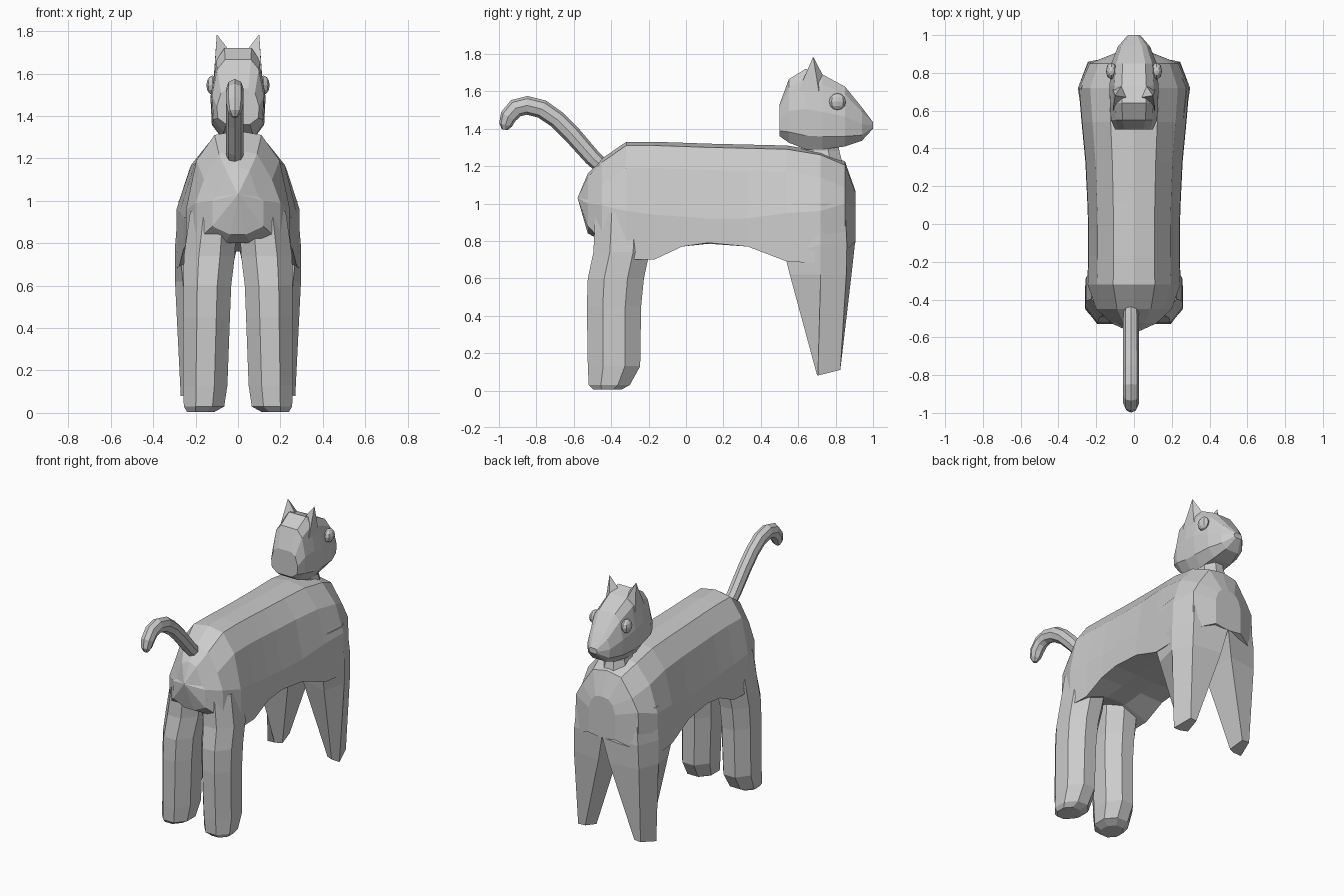
import bpy, bmesh
from math import sin, cos, pi
from mathutils import Vector


def loft(name, rings, mirror=False):
    """Skin a list of closed point rings, cap both ends; optionally copy to -x."""
    bm = bmesh.new()
    for s in ((1, -1) if mirror else (1,)):
        vs = [[bm.verts.new((p[0] * s, p[1], p[2])) for p in r] for r in rings]
        for a, b in zip(vs, vs[1:]):
            n = len(a)
            for i in range(n):
                j = (i + 1) % n
                if len(b) == 1:
                    bm.faces.new((a[i], a[j], b[0]))
                else:
                    bm.faces.new((a[i], a[j], b[j], b[i]))
        for end in (vs[0], vs[-1]):
            if len(end) > 2:
                bm.faces.new(end)
    bmesh.ops.recalc_face_normals(bm, faces=bm.faces)
    me = bpy.data.meshes.new(name)
    bm.to_mesh(me)
    bm.free()
    ob = bpy.data.objects.new(name, me)
    bpy.context.collection.objects.link(ob)
    return ob


def section(y, half):
    """Symmetric ring in the xz plane; first and last half points lie on x = 0."""
    return [(x, y, z) for x, z in half] + [(-x, y, z) for x, z in half[-2:0:-1]]


def octagon(cx, cy, z, rx, ry):
    return [(cx + rx * cos(a) / cos(pi / 8), cy + ry * sin(a) / cos(pi / 8), z)
            for a in [(k + .5) * pi / 4 for k in range(8)]]


# Body: y, top z, half width, widest z, lower edge z, belly z
stations = [(-.525, 1.16, .12, 1.0, .88, .84), (-.45, 1.24, .20, .99, .80, .80),
            (-.32, 1.33, .245, .96, .70, .80), (-.17, 1.33, .24, .94, .70, .76),
            (-.02, 1.325, .24, .93, .77, .775), (.12, 1.32, .245, .92, .79, .785),
            (.33, 1.315, .255, .92, .77, .78), (.54, 1.31, .275, .95, .69, .78),
            (.72, 1.28, .29, .96, .68, .80), (.85, 1.225, .235, 1.0, .74, .80)]
rings = [[(0, -.58, 1.03)]]
for y, t, w, m, l, b in stations:
    rings.append(section(y, [(0, t), (.45 * w, t - .02), (.8 * w, t - .14),
                             (w, m), (w * 1.01, l), (.3 * w, b), (0, b)]))
rings.append(section(.905, [(0, 1.07), (.05, 1.06), (.08, 1.03), (.1, .97),
                            (.1, .80), (.03, .79), (0, .79)]))
loft("body", rings[::-1])

# Hind legs: octagonal columns rising into the hips
loft("hind_legs", [octagon(*r) for r in (
    (.175, -.42, .005, .065, .075), (.16, -.41, .03, .095, .11),
    (.155, -.385, .13, .105, .14), (.148, -.385, .45, .11, .145),
    (.145, -.375, .6, .113, .15), (.135, -.345, .74, .12, .15),
    (.115, -.335, .95, .11, .15))], mirror=True)

# Front legs: wide shoulders tapering to small feet
loft("front_legs", [
    [(.27, .705, .08), (.235, .825, .11), (.185, .82, .11), (.17, .72, .085), (.215, .70, .085)],
    [(.297, .72, .62), (.245, .857, .62), (.04, .885, .62), (.05, .62, .62), (.26, .555, .62)],
    [(.297, .72, .78), (.24, .86, .78), (0, .905, .80), (0, .6, .80), (.27, .53, .72)],
    [(.28, .72, 1.0), (.22, .85, 1.0), (.01, .88, 1.0), (.01, .6, 1.0), (.26, .53, 1.0)]],
    mirror=True)

# Neck
loft("neck", [octagon(0, .73, 1.2, .09, .11), octagon(0, .72, 1.28, .07, .10),
              octagon(0, .71, 1.36, .075, .10)])

# Head: y, top z, bottom z, half width
head = []
for y, t, b, w in ((.5, 1.53, 1.36, .10), (.55, 1.665, 1.325, .122), (.64, 1.72, 1.29, .127),
                   (.73, 1.69, 1.29, .13), (.85, 1.625, 1.305, .12),
                   (.94, 1.515, 1.335, .085), (1.0, 1.435, 1.40, .032)):
    h = t - b
    head.append(section(y, [(0, t), (.5 * w, t), (.8 * w, t - .13 * h), (w, b + .5 * h),
                            (.95 * w, b + .17 * h), (.55 * w, b), (0, b)]))
loft("head", head)

# Ears
loft("ears", [[(.035, .67, 1.70), (.06, .74, 1.67), (.113, .71, 1.6), (.112, .6, 1.6)],
              [(.1, .68, 1.785)]], mirror=True)

# Eyes
for side, s in (("left", -1), ("right", 1)):
    bpy.ops.mesh.primitive_uv_sphere_add(segments=8, ring_count=6, radius=.045,
                                         location=(s * .12, .81, 1.545))
    eye = bpy.context.object
    eye.name = side + "_eye"
    eye.scale = (.65, 1, 1)

# Tail: octagonal tube swept along a curled path
path = [Vector((-.015, y, z)) for y, z in (
    (-.42, 1.17), (-.5, 1.245), (-.61, 1.37), (-.69, 1.45), (-.77, 1.505),
    (-.85, 1.525), (-.91, 1.51), (-.95, 1.465), (-.965, 1.42), (-.97, 1.395))]
radii = [.04, .045, .048, .048, .05, .05, .05, .045, .035, .015]
tail = []
for i, (p, r) in enumerate(zip(path, radii)):
    d = (path[min(i + 1, len(path) - 1)] - path[max(i - 1, 0)]).normalized()
    n = d.cross(Vector((1, 0, 0)))
    tail.append([p + Vector((cos(a) * .042 * min(1, r / .045), 0, 0)) + n * sin(a) * r
                 for a in [k * pi / 4 for k in range(8)]])
loft("tail", tail)
